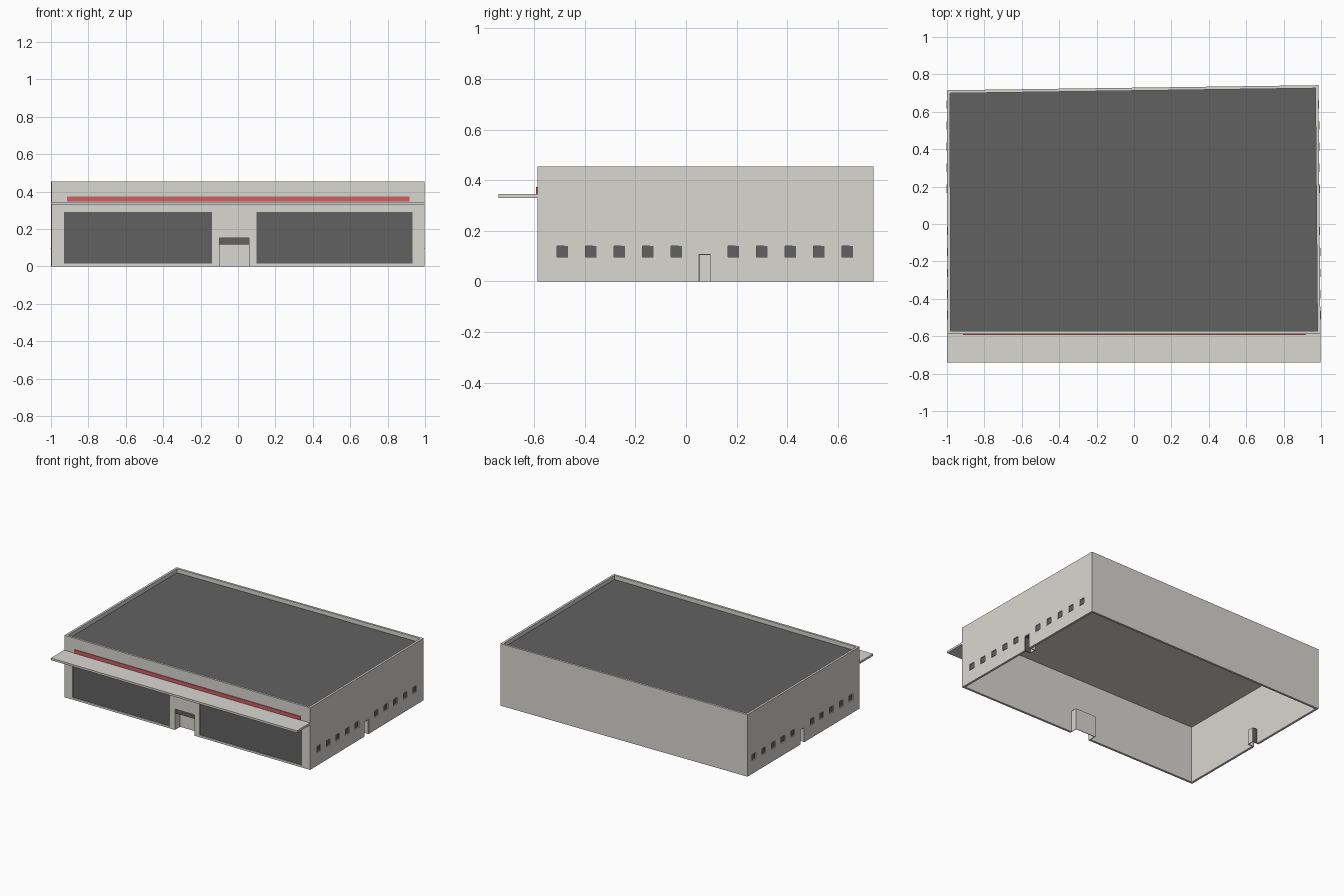
import bpy, bmesh

cube = bpy.data.objects.get("Cube")
if cube:
    bpy.data.objects.remove(cube, do_unlink=True)


def material(name, rgb):
    m = bpy.data.materials.new(name)
    m.use_nodes = True
    m.diffuse_color = (*rgb, 1)
    m.node_tree.nodes["Principled BSDF"].inputs["Base Color"].default_value = (*rgb, 1)
    return m


stone = material("pale_stone", (0.7, 0.68, 0.64))
dark = material("dark_grey", (0.12, 0.12, 0.12))
red = material("red", (0.62, 0.115, 0.125))


def finish(name, bm, mat):
    bmesh.ops.recalc_face_normals(bm, faces=bm.faces)
    mesh = bpy.data.meshes.new(name)
    bm.to_mesh(mesh)
    bm.free()
    if mat:
        mesh.materials.append(mat)
    obj = bpy.data.objects.new(name, mesh)
    bpy.context.scene.collection.objects.link(obj)
    return obj


def add_box(bm, xs, ys, zs):
    new = bmesh.ops.create_cube(bm, size=1)["verts"]
    for v in new:
        v.co = [min(r) if c < 0 else max(r) for c, r in zip(v.co, (xs, ys, zs))]


def box(name, xs, ys, zs, mat):
    bm = bmesh.new()
    add_box(bm, xs, ys, zs)
    return finish(name, bm, mat)


FRONT, TOP, ROOF, WALL, POCKET = -0.588, 0.455, 0.425, 0.016, 0.008
outer = [(-0.996, FRONT), (0.997, FRONT), (0.986, 0.742), (-1.0, 0.715)]
inner = [(x - WALL * (1 if x > 0 else -1), y - WALL * (1 if y > 0 else -1)) for x, y in outer]


def wall_x(side, y):
    # Outer face of the side wall at depth y
    a, b = (outer[1], outer[2]) if side > 0 else (outer[0], outer[3])
    return a[0] + (b[0] - a[0]) * (y - a[1]) / (b[1] - a[1])


# Walls: a hollow ring, open below
bm = bmesh.new()
ring = [[bm.verts.new((x, y, z)) for x, y in loop] for loop in (outer, inner) for z in (0, TOP)]
ob, ot, ib, it = ring
for a, b in ((ob, ot), (ib, it), (ob, ib), (ot, it)):
    for i in range(4):
        j = (i + 1) % 4
        bm.faces.new((a[i], a[j], b[j], b[i]))
walls = finish("walls", bm, stone)

# Roof deck behind the parapet, dark above and pale below
bm = bmesh.new()
low, high = [[bm.verts.new((x, y, z)) for x, y in inner] for z in (ROOF - 0.005, ROOF)]
bm.faces.new(low)
bm.faces.new(high)
for i in range(4):
    j = (i + 1) % 4
    bm.faces.new((low[i], low[j], high[j], high[i]))
roof = finish("roof_deck", bm, dark)
roof.data.materials.append(stone)
for face in roof.data.polygons:
    face.material_index = 1 if face.normal.z < -0.5 else 0

cuts = bmesh.new()

# Shop windows on the front
for name, xs in (("right", (-0.93, -0.14)), ("left", (0.1, 0.933))):
    zs = (0.015, 0.292)
    add_box(cuts, xs, (FRONT - 0.02, FRONT + POCKET), zs)
    box(name + "_shop_window", xs, (FRONT + POCKET - 0.002, FRONT + POCKET + 0.001), zs, dark)

# Side windows with sills
for side, label in ((1, "left"), (-1, "right")):
    for n in [i for i in range(11) if i != 5]:
        y = -0.488 + 0.1127 * n
        x = wall_x(side, y)
        ys, zs = (y - 0.022, y + 0.022), (0.096, 0.14)
        add_box(cuts, (x + side * 0.02, x - side * POCKET), ys, zs)
        box(f"{label}_window_{n}", (x - side * (POCKET - 0.002), x - side * (POCKET + 0.001)), ys, zs, dark)
        box(f"{label}_sill_{n}", (x + side * 0.003, x - side * POCKET), ys, (0.094, 0.096), stone)

# Side doorways, recessed behind the wall, with a dark hinge jamb and head
for side, label in ((1, "left"), (-1, "right")):
    x = wall_x(side, 0.075)
    y0, y1, h, t, deep = 0.05, 0.1, 0.109, 0.004, 0.05
    add_box(cuts, (x + side * 0.02, x - side * 0.025), (y0, y1), (-0.02, h))
    span = (x - side * 0.002, x - side * deep)
    front_mat, back_mat = (dark, stone) if side > 0 else (stone, dark)
    box(label + "_door", (span[1], span[1] - side * t), (y0, y1), (0, h), stone)
    box(label + "_door_front_jamb", span, (y0, y0 + t), (0, h), front_mat)
    box(label + "_door_back_jamb", span, (y1 - t, y1), (0, h), back_mat)
    box(label + "_door_head", span, (y0 + t, y1 - t), (h - t, h), dark)

# Main entrance with a dark transom over the door
x0, x1, h, t, deep = -0.1, 0.058, 0.153, 0.004, 0.06
add_box(cuts, (x0, x1), (FRONT - 0.02, FRONT + 0.025), (-0.02, h))
span = (FRONT + WALL, FRONT + deep)
box("entrance_door", (x0 - t, x1 + t), (span[1], span[1] + t), (0, h + t), stone)
box("entrance_right_jamb", (x0 - t, x0), span, (0, h + t), stone)
box("entrance_left_jamb", (x1, x1 + t), span, (0, h + t), stone)
box("entrance_head", (x0, x1), span, (h, h + t), stone)
box("entrance_transom", (x0, x1), (FRONT + 0.012, FRONT + 0.016), (0.117, h), dark)

# Cut the openings into the walls
cutter = finish("opening_cutter", cuts, None)
cutter.hide_render = True
mod = walls.modifiers.new("openings", "BOOLEAN")
mod.operation, mod.solver, mod.object = "DIFFERENCE", "EXACT", cutter
bpy.context.view_layer.update()
cut_mesh = bpy.data.meshes.new_from_object(walls.evaluated_get(bpy.context.evaluated_depsgraph_get()))
walls.modifiers.clear()
walls.data = cut_mesh
bpy.data.objects.remove(cutter, do_unlink=True)

# Front canopy and red band
box("canopy", (-1, 0.997), (-0.741, FRONT), (0.33, 0.345), stone)
box("red_band", (-0.915, 0.917), (FRONT - 0.005, FRONT), (0.346, 0.373), red)
